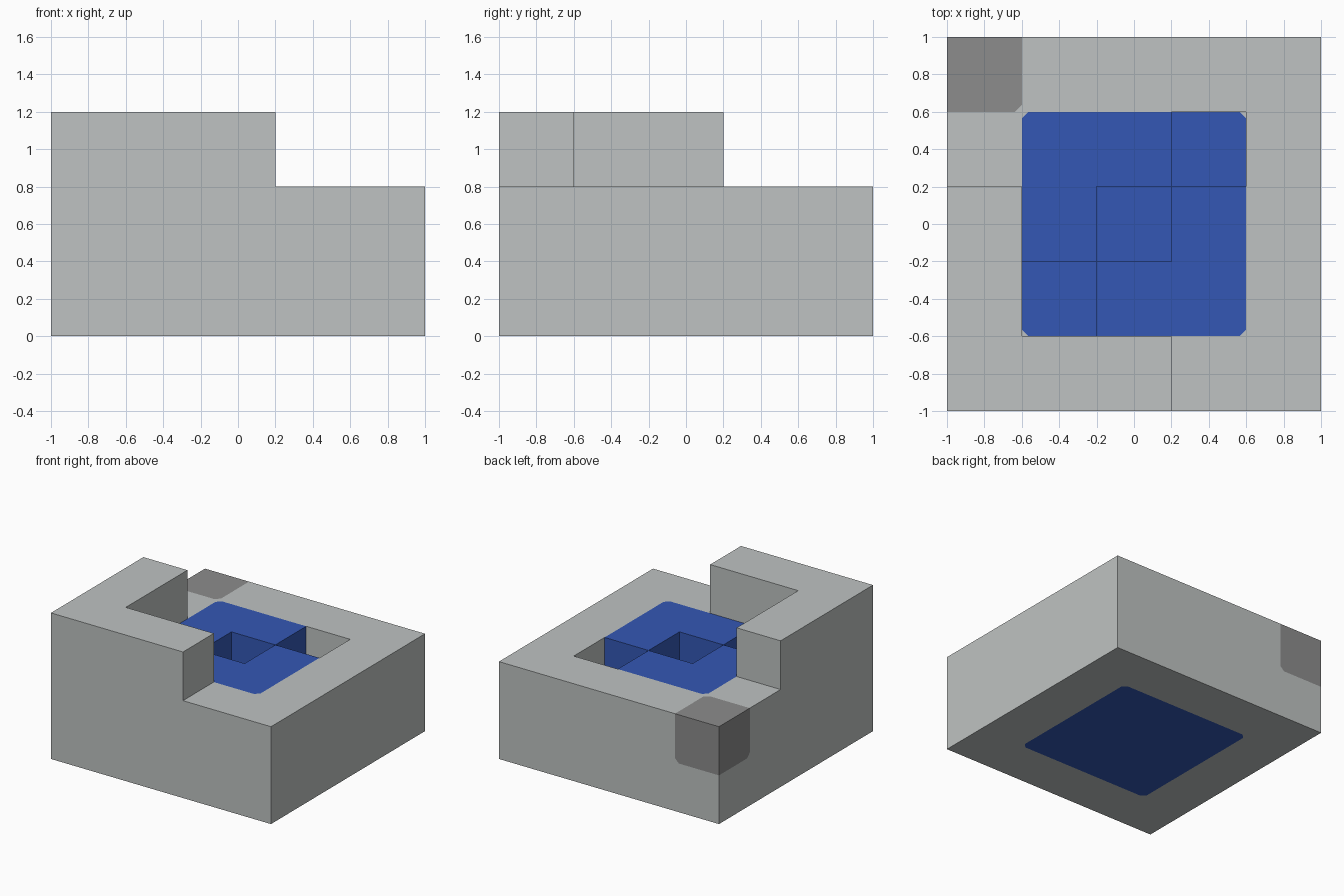
import bpy
import bmesh
from mathutils import Vector

cube = bpy.data.objects.get("Cube")
if cube:
    bpy.data.objects.remove(cube, do_unlink=True)

SIZE = 0.4
NICK = 0.025


def make_material(name, rgb):
    mat = bpy.data.materials.new(name)
    mat.use_nodes = True
    mat.diffuse_color = (*rgb, 1)
    mat.node_tree.nodes["Principled BSDF"].inputs["Base Color"].default_value = (*rgb, 1)
    return mat


materials = [
    make_material("light grey stone", (0.52, 0.545, 0.54)),
    make_material("dark grey stone", (0.265, 0.265, 0.265)),
    make_material("water blue", (0.034, 0.097, 0.46)),
]
STONE, DARK, WATER = range(3)

# Two-block-high stone wall around a blue floor, with diagonal pits in the floor
cells = {}
for x in range(5):
    for y in range(5):
        rim = x in (0, 4) or y in (0, 4)
        for z in range(2):
            if rim:
                cells[x, y, z] = STONE
            elif z == 0 or x != y:
                cells[x, y, z] = WATER

# Raised L-shaped parapet along the front and right sides
for i in range(3):
    cells[i, 0, 2] = STONE
    cells[0, i, 2] = STONE

# Dark corner block
cells[0, 4, 1] = DARK

DIRECTIONS = [Vector(d) for d in
              ((1, 0, 0), (-1, 0, 0), (0, 1, 0), (0, -1, 0), (0, 0, 1), (0, 0, -1))]


def corner(x, y, z):
    return Vector((x * SIZE - 1, y * SIZE - 1, z * SIZE))


def trim_corner(bm, colour, point, normal, facing):
    """Clip the painted area at a corner, leaving a small stone-coloured nick."""
    normal = Vector(normal).normalized()
    plane = point - normal * NICK
    faces = [f for f in bm.faces if f.material_index == colour
             and abs(f.normal.dot(facing)) > 0.9]
    geom = set(faces)
    for f in faces:
        geom.update(f.edges)
        geom.update(f.verts)
    bmesh.ops.bisect_plane(bm, geom=list(geom), plane_co=plane, plane_no=normal)
    for f in bm.faces:
        if (f.material_index == colour and abs(f.normal.dot(facing)) > 0.9
                and (f.calc_center_median() - plane).dot(normal) > 0.001):
            f.material_index = STONE


def build(name, colours):
    """Make the exposed faces of all blocks with the given colours."""
    bm = bmesh.new()
    for cell, colour in cells.items():
        if colour not in colours:
            continue
        for d in DIRECTIONS:
            if tuple(int(a + b) for a, b in zip(cell, d)) in cells:
                continue
            u = Vector((d.y, d.z, d.x))
            v = d.cross(u)
            mid = Vector(cell) + Vector((0.5, 0.5, 0.5)) + d / 2
            ring = [mid + (u * a + v * b) / 2
                    for a, b in ((-1, -1), (1, -1), (1, 1), (-1, 1))]
            face = bm.faces.new([bm.verts.new(corner(*p)) for p in ring])
            face.material_index = colour
    bmesh.ops.remove_doubles(bm, verts=bm.verts, dist=0.001)
    bm.normal_update()

    if DARK in colours:
        # Softened inner corners of the dark patch
        inner = corner(1, 4, 1)
        for normal, facing in (((1, -1, 0), (0, 0, 1)),
                               ((1, 0, -1), (0, 1, 0)),
                               ((0, -1, -1), (1, 0, 0))):
            trim_corner(bm, DARK, inner if facing[2] == 0 else corner(1, 4, 2),
                        normal, Vector(facing))
    if WATER in colours:
        # Softened outer corners of the blue area
        for sx in (-1, 1):
            for sy in (-1, 1):
                trim_corner(bm, WATER, Vector((sx * 0.6, sy * 0.6, 0)),
                            (sx, sy, 0), Vector((0, 0, 1)))

    mesh = bpy.data.meshes.new(name)
    bm.to_mesh(mesh)
    bm.free()
    for mat in materials:
        mesh.materials.append(mat)
    obj = bpy.data.objects.new(name, mesh)
    bpy.context.collection.objects.link(obj)


build("stone_wall", {STONE, DARK})
build("blue_floor", {WATER})
